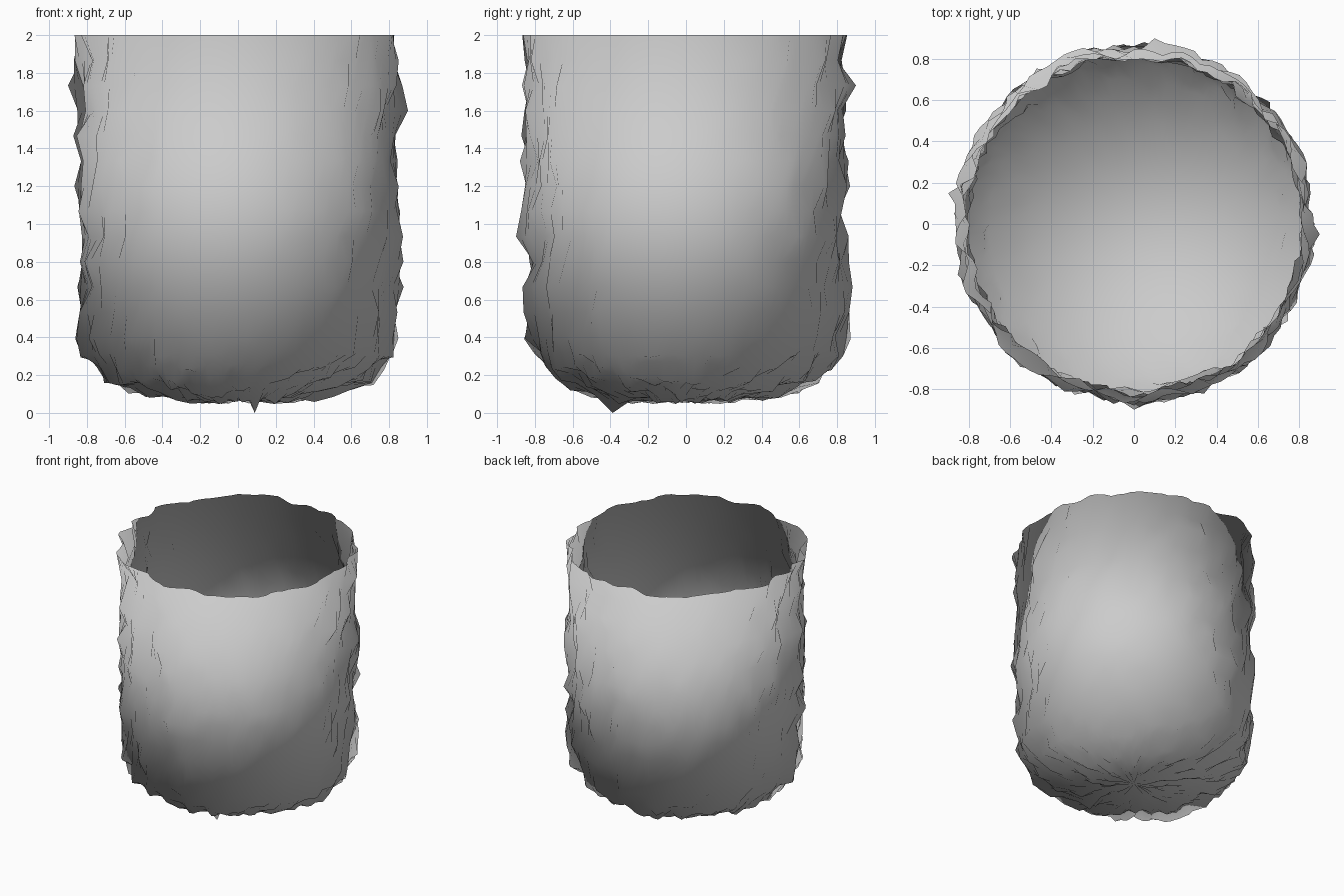
import bpy, math, random
from mathutils import Vector

if "Cube" in bpy.data.objects:
    bpy.data.objects.remove(bpy.data.objects["Cube"])

random.seed(11)
SEG = 112

# Smooth half profile: radius, height
profile = [(0.10, 0.070), (0.20, 0.072), (0.30, 0.078), (0.40, 0.09), (0.50, 0.112),
           (0.60, 0.145), (0.69, 0.188), (0.755, 0.245), (0.80, 0.315), (0.825, 0.40)]
wall_rings = 12
for i in range(1, wall_rings + 1):
    profile.append((0.839, 0.40 + 1.60 * i / wall_rings))

# Lathe the profile into an open vessel with a closed base
verts = [(0, 0, 0.07)]
faces = []
for r, z in profile:
    for s in range(SEG):
        a = math.tau * s / SEG
        verts.append((r * math.cos(a), r * math.sin(a), z))
for s in range(SEG):
    n = (s + 1) % SEG
    faces.append((0, 1 + n, 1 + s))
    for k in range(len(profile) - 1):
        b, t = 1 + k * SEG, 1 + (k + 1) * SEG
        faces.append((b + s, b + n, t + n, t + s))

mesh = bpy.data.meshes.new("rough_cup")
mesh.from_pydata(verts, [], faces)
mesh.update()
for p in mesh.polygons:
    p.use_smooth = True
cup = bpy.data.objects.new("rough_cup", mesh)
bpy.context.collection.objects.link(cup)
form_normals = [v.normal.copy() for v in mesh.vertices]

# Ball-like shading normals
ball_normals = [(v.co - Vector((0, 0, 1.0))).normalized() for v in mesh.vertices]


def bumpy_ring():
    """Random offsets around a ring, blended with neighbours."""
    raw = [random.uniform(-0.05, 0.05) for _ in range(SEG)]
    return [0.4 * raw[s - 1] + 0.55 * raw[s] + 0.4 * raw[(s + 1) % SEG]
            for s in range(SEG)]


# Roughen the surface along its normals, keeping the rim level
for k, (r, z) in enumerate(profile):
    ring = bumpy_ring()
    for s in range(SEG):
        i = 1 + k * SEG + s
        offset = max(-0.05, min(0.05, ring[s])) * min(1, 0.3 + r)
        move = form_normals[i] * offset
        if k >= 10:
            move.z = 0
        v = mesh.vertices[i]
        v.co += move
        v.co.z = 2.0 if k == len(profile) - 1 else max(v.co.z, 0.03)

# Lowest bump on the underside
foot = Vector((0.10, -0.40))
low = min((v for v in mesh.vertices if v.co.z < 0.3),
          key=lambda v: (v.co.xy - foot).length)
for v in mesh.vertices:
    d = (v.co.xy - foot).length
    if v.co.z < 0.3 and d < 0.13:
        v.co.z = max(0.012, v.co.z - 0.05 * (1 - d / 0.13))
low.co.z = 0

# Side bumps that reach the full width
for axis in (0, 1):
    for sign in (-1, 1):
        v = max(mesh.vertices, key=lambda q: sign * q.co[axis])
        v.co[axis] = sign * 0.9

# Keep soft shading over the rough outline
mesh.update()
mesh.normals_split_custom_set_from_vertices(ball_normals)
